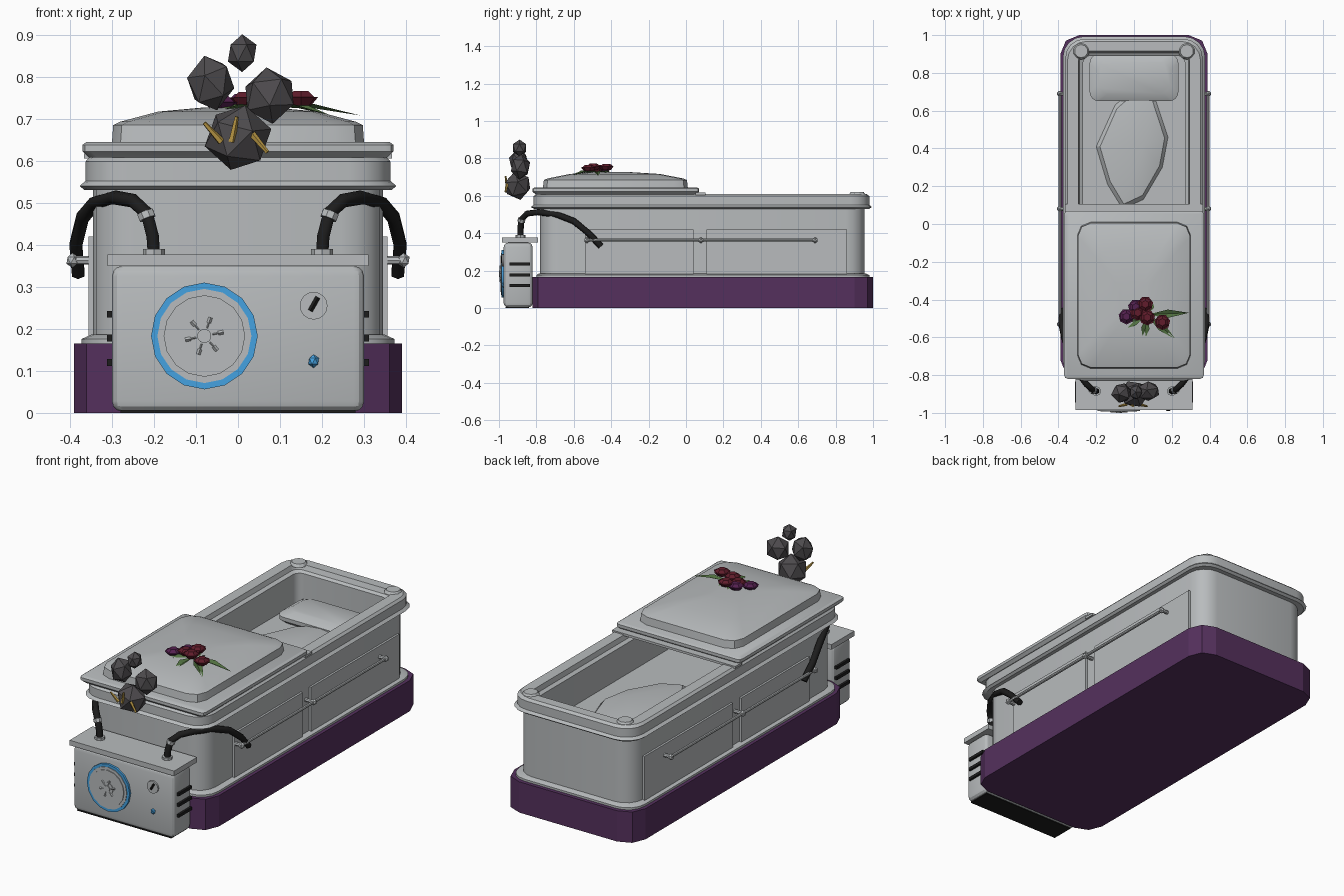
import bpy, bmesh
from math import pi, sin, cos
from mathutils import Vector, Matrix

if "Cube" in bpy.data.objects:
    bpy.data.objects.remove(bpy.data.objects["Cube"])


def material(name, r, g, b):
    m = bpy.data.materials.new(name)
    m.use_nodes = True
    m.diffuse_color = (r, g, b, 1)
    m.node_tree.nodes["Principled BSDF"].inputs["Base Color"].default_value = (r, g, b, 1)
    return m


GREY = material("pale grey", .48, .5, .51)
PURPLE = material("deep purple", .09, .03, .11)
BLACK = material("black", .012, .012, .012)
BLUE = material("bright blue", .06, .36, .75)
SMOKE = material("smoke grey", .075, .07, .075)
GOLD = material("gold", .5, .32, .06)
RED = material("dark red", .12, .012, .025)
VIOLET = material("plum", .09, .015, .08)
GREEN = material("leaf green", .08, .16, .05)


def finish(name, bm, mat, smooth=True):
    bmesh.ops.recalc_face_normals(bm, faces=bm.faces)
    me = bpy.data.meshes.new(name)
    bm.to_mesh(me)
    bm.free()
    me.materials.append(mat)
    ob = bpy.data.objects.new(name, me)
    bpy.context.collection.objects.link(ob)
    if smooth:
        bpy.ops.object.select_all(action='DESELECT')
        ob.select_set(True)
        bpy.context.view_layer.objects.active = ob
        bpy.ops.object.shade_smooth_by_angle(angle=.5)
    return ob


def loft(name, mat, rings, segs=4, smooth=True):
    """Stack of rounded rectangles: half width, y start, y end, z, corner radius."""
    bm = bmesh.new()
    loops = []
    for hx, y0, y1, z, r in rings:
        loop = []
        for k, (sx, cy, sy) in enumerate([(1, y1, 1), (-1, y1, 1), (-1, y0, -1), (1, y0, -1)]):
            for i in range(segs + 1):
                a = pi / 2 * (k + i / segs)
                loop.append(bm.verts.new((sx * (hx - r) + r * cos(a), cy - sy * r + r * sin(a), z)))
        loops.append(loop)
    n = len(loops[0])
    for a, b in zip(loops, loops[1:]):
        for i in range(n):
            j = (i + 1) % n
            bm.faces.new((a[i], a[j], b[j], b[i]))
    bm.faces.new(loops[0])
    bm.faces.new(loops[-1])
    return finish(name, bm, mat, smooth)


def box(name, mat, lo, hi, bevel=0):
    lo, hi = Vector(lo), Vector(hi)
    bm = bmesh.new()
    bmesh.ops.create_cube(bm, size=1, matrix=Matrix.Translation((lo + hi) / 2)
                          @ Matrix.Diagonal((*(hi - lo), 1)))
    if bevel:
        bmesh.ops.bevel(bm, geom=bm.edges[:], offset=bevel, segments=3, profile=.5, affect='EDGES')
    return finish(name, bm, mat, bevel > 0)


def rod(name, mat, a, b, r1, r2=None, n=8):
    a, b = Vector(a), Vector(b)
    bm = bmesh.new()
    rot = (b - a).to_track_quat('Z', 'Y').to_matrix().to_4x4()
    bmesh.ops.create_cone(bm, cap_ends=True, segments=n, radius1=r1, radius2=r1 if r2 is None else r2,
                          depth=(b - a).length, matrix=Matrix.Translation((a + b) / 2) @ rot)
    return finish(name, bm, mat)


def ball(name, mat, pos, size, detail=1, turn=0):
    bm = bmesh.new()
    bmesh.ops.create_icosphere(bm, subdivisions=detail, radius=1,
                               matrix=Matrix.Translation(pos) @ Matrix.Diagonal((*size, 1))
                               @ Matrix.Rotation(turn, 4, (1, 1, .4)))
    return finish(name, bm, mat, False)


# Plinth and hollow casket body
loft("plinth", PURPLE, [(.39, -.82, 1, 0, .1), (.39, -.82, 1, .165, .1)], 2, False)
loft("foot_moulding", GREY, [(.372, -.8, .98, .165, .1), (.372, -.8, .98, .176, .1),
                             (.35, -.785, .96, .186, .1)])
loft("casket_body", GREY, [
    (.345, -.78, .955, .165, .1), (.345, -.78, .955, .53, .1), (.365, -.81, .98, .53, .1),
    (.377, -.83, .993, .54, .11), (.363, -.815, .98, .552, .1), (.363, -.815, .98, .598, .1),
    (.352, -.8, .967, .61, .1), (.295, -.75, .915, .61, .05), (.288, -.74, .905, .585, .04),
    (.27, -.73, .89, .575, .04), (.27, -.73, .89, .41, .04)])

# Half lid with raised domed panel
loft("lid_slab", GREY, [(.355, -.805, .06, .608, .02), (.37, -.82, .07, .622, .02),
                        (.37, -.82, .07, .638, .02), (.36, -.81, .06, .645, .02)], 2)
loft("lid_panel", GREY, [(.3, -.765, .01, .643, .07), (.297, -.76, .005, .685, .07),
                         (.28, -.74, -.015, .693, .07), (.19, -.62, -.14, .717, .05),
                         (.08, -.5, -.3, .727, .03)], 2)
box("lid_ledge", GREY, (-.366, .05, .605), (.366, .105, .617))

# Pillow and draped cover
loft("pillow", GREY, [(.21, .67, .88, .405, .05), (.235, .65, .9, .425, .05),
                      (.235, .65, .9, .445, .05), (.19, .69, .86, .47, .05)])
bm = bmesh.new()
outline = [(.03, .74), (-.1, .63), (-.2, .41), (-.14, .21), (-.06, .08), (.05, .13), (.15, .3), (.18, .46), (.11, .67)]
low = [bm.verts.new((x, y, .412)) for x, y in outline]
mid = [bm.verts.new((x * .9, .4 + (y - .4) * .92, .435)) for x, y in outline]
peak = bm.verts.new((.05, .42, .47))
for i in range(len(low)):
    j = (i + 1) % len(low)
    bm.faces.new((low[i], low[j], mid[j], mid[i]))
    bm.faces.new((mid[i], mid[j], peak))
bm.faces.new(low)
finish("draped_cover", bm, GREY)

# Machine cabinet
box("cabinet", GREY, (-.3, -.975, .003), (.3, -.82, .35), .025)
box("cabinet_top", GREY, (-.31, -.985, .35), (.31, -.79, .377))


def dial(name, mat, x, z, r, y0, y1, n=16):
    return rod(name, mat, (x, y1, z), (x, y0, z), r, n=n)


# Large dial, blue ring and toothed gear
dial("blue_ring", BLUE, -.08, .183, .127, -.986, -.97)
dial("dial_face", GREY, -.08, .183, .112, -.989, -.97)
dial("dial_step", GREY, -.08, .183, .097, -.993, -.97)
dial("gear", GREY, -.08, .183, .034, -.996, -.98)
for k in range(6):
    a = k * pi / 3 + .2
    d = Vector((cos(a), 0, sin(a)))
    c = Vector((-.08, -.99, .183))
    rod("gear_tooth", GREY, c + d * .02, c + d * .046, .008, n=4)
dial("gear_hub", GREY, -.08, .183, .017, -1, -.98, 10)
# Small gauge and button
dial("gauge", GREY, .18, .255, .033, -.983, -.97)
rod("gauge_pointer", BLACK, (.172, -.984, .243), (.19, -.984, .275), .006, n=4)
ball("button", BLUE, (.18, -.976, .123), (.014, .012, .016))

# Cover for the cabinet seam at the floor
box("cabinet_foot", BLACK, (-.28, -.965, 0), (.28, -.84, .006))

hose_path = [(.2, -.885, .375), (.203, -.885, .42), (.217, -.88, .475), (.25, -.85, .505), (.295, -.79, .513),
             (.34, -.69, .5), (.37, -.6, .465), (.386, -.52, .4), (.38, -.455, .33)]
for side, s in (("left", 1), ("right", -1)):
    # Side panels
    for y0, y1 in ((-.54, .04), (.11, .86)):
        box(side + "_panel", GREY, (s * .33, y0, .18), (s * .356, y1, .42))
    # Carrying rail with brackets
    rod(side + "_rail", GREY, (s * .392, -.54, .363), (s * .392, .7, .363), .008)
    for y in (-.53, .08, .69):
        rod(side + "_rail_bracket", GREY, (s * .34, y, .363), (s * .395, y, .363), .01)
        ball(side + "_rail_knob", GREY, (s * .394, y, .363), (.016, .016, .018))
    # Vents on the cabinet side
    for z in (.12, .178, .235):
        box(side + "_vent", BLACK, (s * .295, -.945, z - .008), (s * .312, -.835, z + .008))
    # Hose and its collars
    cu = bpy.data.curves.new(side + "_hose", 'CURVE')
    cu.dimensions = '3D'
    cu.bevel_depth = .017
    cu.bevel_resolution = 1
    cu.use_fill_caps = True
    sp = cu.splines.new('POLY')
    sp.points.add(len(hose_path) - 1)
    for p, (x, y, z) in zip(sp.points, hose_path):
        p.co = (s * x, y, z, 1)
    cu.materials.append(BLACK)
    hose = bpy.data.objects.new(side + "_hose", cu)
    bpy.context.collection.objects.link(hose)
    bpy.ops.object.select_all(action='DESELECT')
    hose.select_set(True)
    bpy.context.view_layer.objects.active = hose
    bpy.ops.object.convert(target='MESH')
    rod(side + "_hose_socket", GREY, (s * .2, -.885, .372), (s * .2, -.885, .39), .026)
    rod(side + "_hose_collar", GREY, (s * .215, -.881, .462), (s * .221, -.878, .478), .021)
    # Rounded rim corner bosses
    rod(side + "_corner_boss", GREY, (s * .28, .915, .605), (s * .28, .915, .62), .045, .035, 10)

# Smoke puffs and sparks above the cabinet
ball("smoke_low", SMOKE, (0, -.9, .655), (.082, .075, .08), turn=.3)
ball("smoke_left", SMOKE, (-.065, -.895, .785), (.058, .055, .068), turn=1)
ball("smoke_right", SMOKE, (.075, -.885, .755), (.065, .055, .068), turn=2)
ball("smoke_top", SMOKE, (.01, -.89, .856), (.038, .042, .045))
for x0, z0, x1, z1 in ((-.04, .645, -.08, .69), (-.015, .645, -.003, .705), (.03, .668, .07, .62)):
    rod("spark", GOLD, (x0, -.955, z0), (x1, -.965, z1), .009, .005, 5)

# Rose bouquet: layered blossoms and bent leaves
for x, y, z, mat in ((.01, -.44, .745, VIOLET), (-.04, -.49, .74, VIOLET), (.06, -.425, .757, RED),
                     (.07, -.495, .758, RED), (.15, -.52, .752, RED), (.02, -.47, .75, RED)):
    rod("rose_cup", mat, (x, y, z - .02), (x, y, z), .025, .042, 7)
    rod("rose_heart", mat, (x, y, z), (x, y, z + .014), .036, .02, 6)
for tip in ((.29, -.47), (.22, -.61), (.05, -.625), (-.08, -.56), (.1, -.39), (.0, -.38)):
    bm = bmesh.new()
    a, b = Vector((.07, -.48, .73)), Vector((*tip, .708))
    m = (a + b) / 2 + Vector((0, 0, .016))
    w = (b - a).cross(Vector((0, 0, 1))).normalized() * .022
    p = [bm.verts.new(v) for v in (a, m + w, b, m - w)]
    q = bm.verts.new(m - Vector((0, 0, .01)))
    for i in range(4):
        bm.faces.new((p[i], p[(i + 1) % 4], q))
    finish("leaf", bm, GREEN, False)
